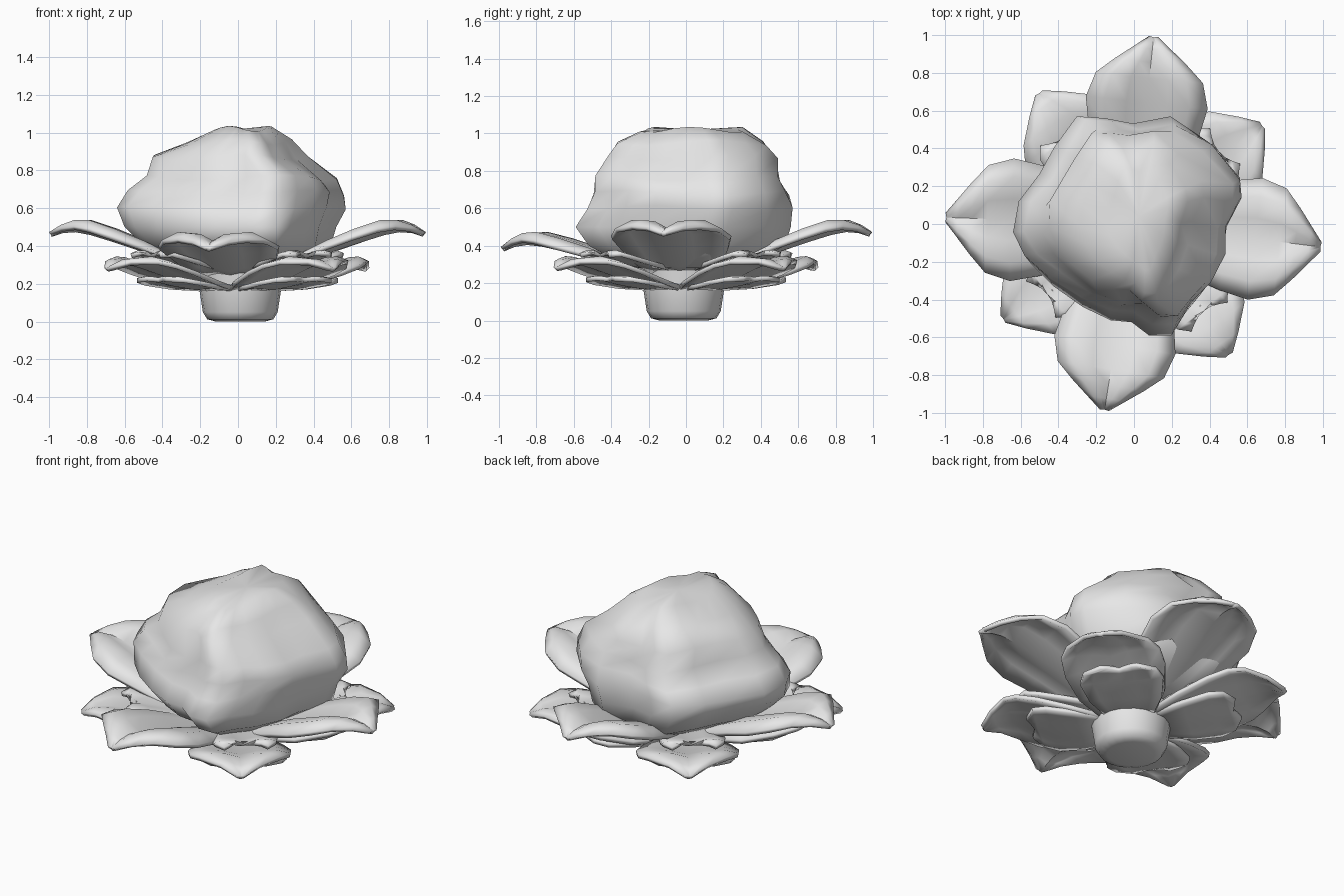
import bpy, bmesh, math
from math import sin, cos, radians

cube = bpy.data.objects.get("Cube")
if cube:
    bpy.data.objects.remove(cube)

grey = bpy.data.materials.new("soft grey")
grey.use_nodes = True
grey.diffuse_color = (0.8, 0.8, 0.8, 1)
grey.node_tree.nodes["Principled BSDF"].inputs["Base Color"].default_value = (0.8, 0.8, 0.8, 1)


def make(name, bm, angle=40):
    bmesh.ops.recalc_face_normals(bm, faces=bm.faces)
    mesh = bpy.data.meshes.new(name)
    bm.to_mesh(mesh)
    bm.free()
    mesh.materials.append(grey)
    obj = bpy.data.objects.new(name, mesh)
    bpy.context.collection.objects.link(obj)
    bpy.ops.object.select_all(action="DESELECT")
    obj.select_set(True)
    bpy.context.view_layer.objects.active = obj
    bpy.ops.object.shade_smooth_by_angle(angle=radians(angle))
    return obj


def loft(bm, rings):
    """Skin closed rings of points and cap both ends."""
    loops = [[bm.verts.new(p) for p in ring] for ring in rings]
    for a, b in zip(loops, loops[1:]):
        for i in range(len(a)):
            j = (i + 1) % len(a)
            bm.faces.new((a[i], a[j], b[j], b[i]))
    bm.faces.new(loops[0][::-1])
    return bm.faces.new(loops[-1])


# Stem: short tapered stub
bm = bmesh.new()
profile = [(0.13, 0.0), (0.175, 0.012), (0.198, 0.05), (0.218, 0.18), (0.23, 0.27), (0.16, 0.33)]
loft(bm, [[(0.012 + r * cos(k * math.tau / 20), -0.012 + r * sin(k * math.tau / 20), z)
           for k in range(20)] for r, z in profile])
make("stem", bm, 50)

# Head: lumpy outline swept through rings of changing extents
outline = [(0.58, 0.12), (0.57, 0.23), (0.4, 0.43), (0.2, 0.57), (0, 0.53), (-0.15, 0.56),
           (-0.3, 0.57), (-0.42, 0.4), (-0.5, 0.25), (-0.61, 0.1), (-0.64, -0.07), (-0.58, -0.2),
           (-0.45, -0.32), (-0.28, -0.43), (-0.12, -0.5), (0, -0.51), (0.1, -0.58),
           (0.23, -0.58), (0.31, -0.46), (0.4, -0.36), (0.48, -0.2), (0.5, -0.04)]
# height, left and right extents, front and back extents
rings = [(0.28, -0.3, 0.3, -0.3, 0.3), (0.40, -0.5, 0.49, -0.52, 0.53),
         (0.50, -0.6, 0.52, -0.59, 0.56), (0.60, -0.64, 0.57, -0.53, 0.57),
         (0.68, -0.57, 0.57, -0.5, 0.54), (0.76, -0.48, 0.52, -0.49, 0.5),
         (0.87, -0.46, 0.36, -0.41, 0.49), (0.95, -0.29, 0.28, -0.36, 0.42),
         (1.02, -0.14, 0.18, -0.24, 0.3)]
points = []
for n, (z, x0, x1, y0, y1) in enumerate(rings):
    ring = []
    for x, y in outline:
        a = math.atan2(y, x)
        lump = 1 + 0.025 * sin(5 * a + 1.1 * n) * (n > 3)
        px = (x0 + (x + 0.64) / 1.22 * (x1 - x0)) * lump
        py = (y0 + (y + 0.58) / 1.15 * (y1 - y0)) * lump
        ring.append((px, py, z + 0.015 * sin(3 * a + n) * (n > 2)))
    points.append(ring)
bm = bmesh.new()
top = loft(bm, points)
hub = bmesh.ops.poke(bm, faces=[top])["verts"][0]
hub.co.z = 1.02
make("head", bm, 75)

# Petals: stations of (distance, half width, height), creased along the middle
ACROSS = [-1, -0.7, -0.35, 0, 0.35, 0.7, 1]
LIFT = [0.2, 0.9, 0.75, 0, 0.75, 0.9, 0.2]


def petal(name, stations, angle, lift, drop=0, notch=0):
    bm = bmesh.new()
    c, s = cos(radians(angle)), sin(radians(angle))
    rows = []
    for u, w, z in stations:
        row = []
        for t, l in zip(ACROSS, LIFT):
            d = u - notch * (1 - abs(t)) * (u == stations[-1][0])
            v = t * w
            row.append(bm.verts.new((d * c - v * s, d * s + v * c,
                                     z - drop * u + lift * l * min(1, w * 4) * min(1, u * 1.4))))
        rows.append(row)
    for a, b in zip(rows, rows[1:]):
        for i in range(len(a) - 1):
            bm.faces.new((a[i], a[i + 1], b[i + 1], b[i]))
    mod = make(name, bm, 50).modifiers.new("thickness", "SOLIDIFY")
    mod.thickness = 0.025
    mod.offset = 0


large = [(0.12, 0.14, 0.24), (0.3, 0.23, 0.3), (0.5, 0.29, 0.38), (0.65, 0.32, 0.43),
         (0.78, 0.28, 0.47), (0.86, 0.185, 0.485), (0.93, 0.095, 0.48), (0.99, 0.02, 0.46)]
medium = [(0.12, 0.14, 0.17), (0.3, 0.24, 0.2), (0.48, 0.28, 0.25), (0.6, 0.275, 0.285),
          (0.68, 0.225, 0.305), (0.78, 0.11, 0.305), (0.85, 0.02, 0.275)]
small = [(0.15, 0.1, 0.27), (0.35, 0.16, 0.3), (0.5, 0.18, 0.33), (0.58, 0.17, 0.35),
         (0.63, 0.12, 0.345)]
lower = [(0.12, 0.12, 0.17), (0.3, 0.2, 0.18), (0.45, 0.23, 0.2), (0.53, 0.2, 0.215),
         (0.58, 0.1, 0.22)]

for side, angle, drop in (("right", 178, 0), ("left", -7, 0), ("back", 84, 0), ("front", 261, 0.08)):
    petal("large_petal_" + side, large, angle, 0.06, drop)
for side, angle in (("back_left", 37.5), ("back_right", 126), ("front_right", 216), ("front_left", -54)):
    petal("medium_petal_" + side, medium, angle, 0.035)
    petal("small_petal_" + side, small, angle + 3, 0.03, notch=0.07)
    petal("lower_petal_" + side, lower, angle + 4, 0.02, notch=0.03)
